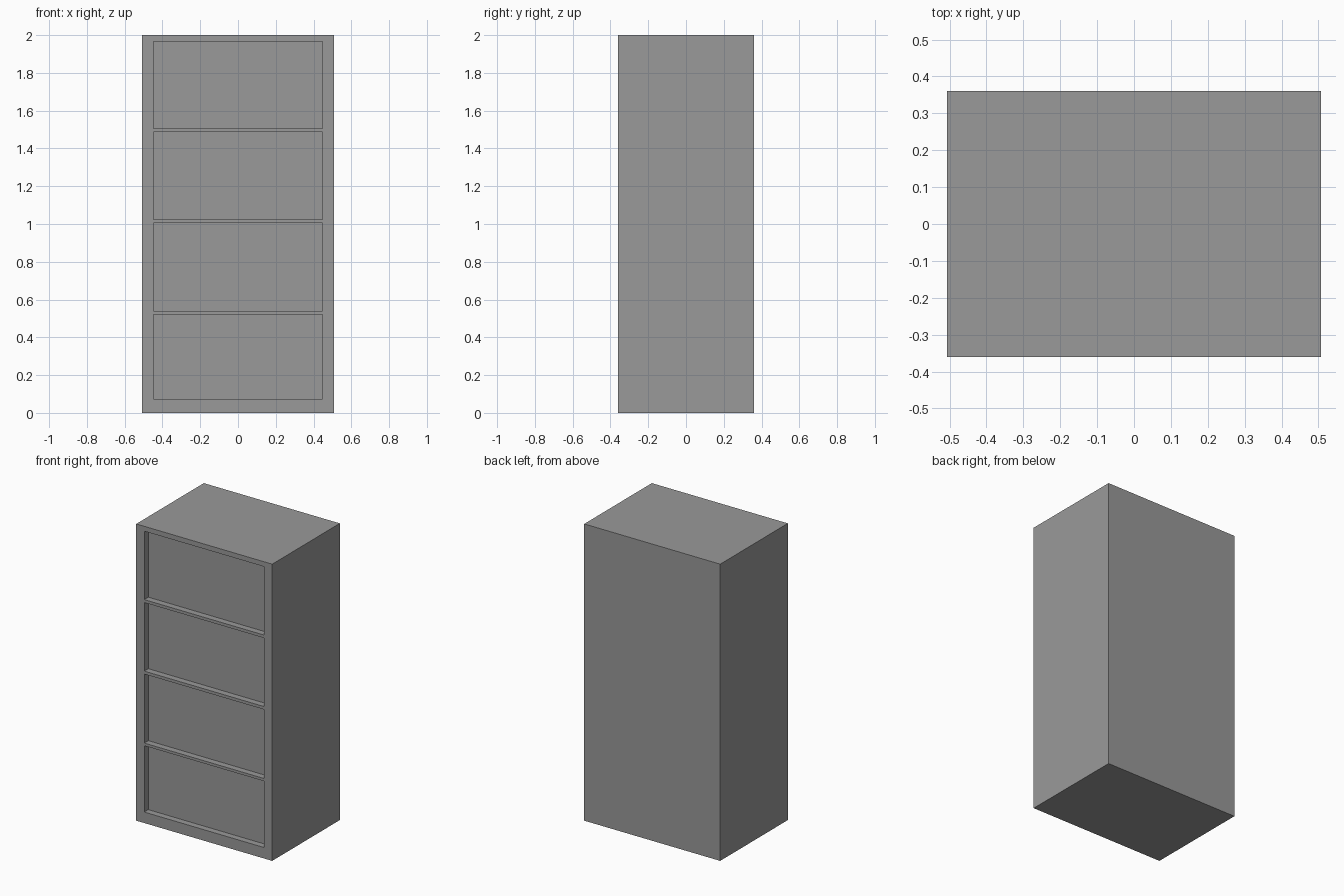
import bpy
import bmesh

if "Cube" in bpy.data.objects:
    bpy.data.objects.remove(bpy.data.objects["Cube"])

HALF_W, HALF_D, RECESS = 0.507, 0.36, 0.043
xs = [-HALF_W, -0.447, 0.447, HALF_W]
# Rail and opening edges, bottom to top
zs = [0, 0.074, 0.521, 0.539, 1.004, 1.024, 1.486, 1.506, 1.967, 2.0]

# Front grid of frame strips and drawer openings
bm = bmesh.new()
grid = [[bm.verts.new((x, -HALF_D, z)) for x in xs] for z in zs]
drawers = []
for r in range(len(zs) - 1):
    for c in range(len(xs) - 1):
        face = bm.faces.new((grid[r][c], grid[r][c + 1],
                             grid[r + 1][c + 1], grid[r + 1][c]))
        if c == 1 and r % 2 == 1:
            drawers.append(face)

# Cabinet body: extrude the front to the back
ext = bmesh.ops.extrude_face_region(bm, geom=bm.faces[:], use_keep_orig=True)
back = [g for g in ext["geom"] if isinstance(g, bmesh.types.BMVert)]
bmesh.ops.translate(bm, verts=back, vec=(0, 2 * HALF_D, 0))

# Drawer fronts set back in their openings
panels = bmesh.ops.extrude_discrete_faces(bm, faces=drawers)["faces"]
for panel in panels:
    bmesh.ops.translate(bm, verts=panel.verts[:], vec=(0, RECESS, 0))

bmesh.ops.recalc_face_normals(bm, faces=bm.faces[:])
mesh = bpy.data.meshes.new("drawer_cabinet")
bm.to_mesh(mesh)
bm.free()
cabinet = bpy.data.objects.new("drawer_cabinet", mesh)
bpy.context.collection.objects.link(cabinet)

# Dark grey finish
finish = bpy.data.materials.new("dark_grey")
finish.diffuse_color = (0.32, 0.32, 0.32, 1)
finish.use_nodes = True
finish.node_tree.nodes["Principled BSDF"].inputs["Base Color"].default_value = finish.diffuse_color
mesh.materials.append(finish)
